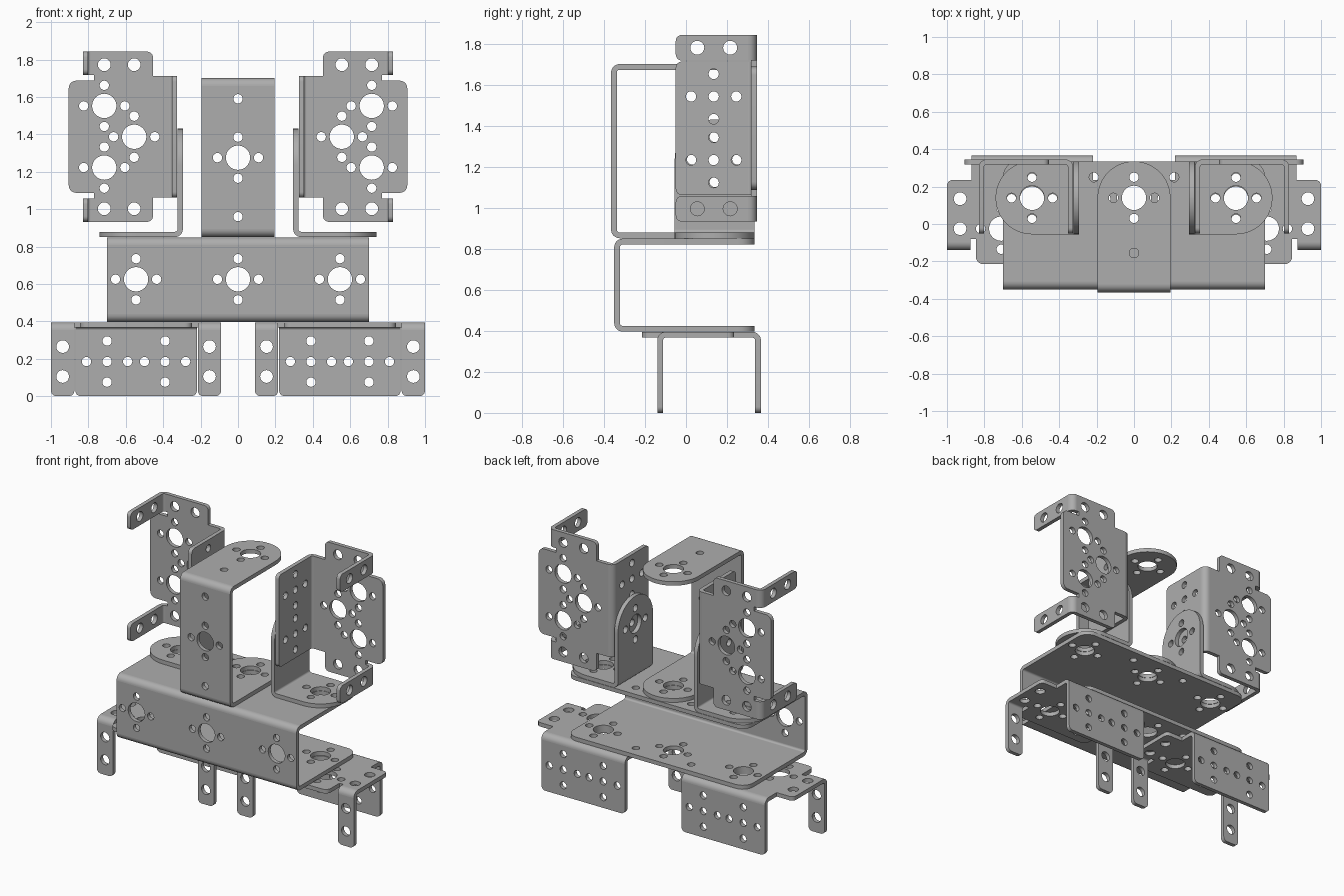
import bpy, bmesh, math
from mathutils import Matrix, Vector

if "Cube" in bpy.data.objects:
    bpy.data.objects.remove(bpy.data.objects["Cube"], do_unlink=True)

T = 0.028          # sheet thickness
R = 0.042          # outer bend radius
SMALL, SCREW, BIG = 0.025, 0.034, 0.065
X, Y, Z = Vector((1, 0, 0)), Vector((0, 1, 0)), Vector((0, 0, 1))

metal = bpy.data.materials.new("Grey metal")
metal.use_nodes = True
grey = (0.42, 0.42, 0.42, 1)
metal.diffuse_color = grey
metal.node_tree.nodes["Principled BSDF"].inputs["Base Color"].default_value = grey


def frame(origin, u, v, w):
    m = Matrix((u, v, w)).transposed().to_4x4()
    m.translation = origin
    return m


def arc(cx, cy, r, a0, a1, n):
    return [(cx + r * math.cos(a0 + (a1 - a0) * i / n),
             cy + r * math.sin(a0 + (a1 - a0) * i / n)) for i in range(n + 1)]


def circle(cx, cy, r):
    n = 32 if r > 0.05 else 20
    return arc(cx, cy, r, 0, 2 * math.pi, n)[:-1]


def cross(cx, cy):
    """Big hub hole with four small holes around it."""
    d = 0.11
    return [(cx, cy, BIG), (cx + d, cy, SMALL), (cx - d, cy, SMALL),
            (cx, cy + d, SMALL), (cx, cy - d, SMALL)]


def rounded(corners):
    """Round each (u, v, radius) corner of a right-angled outline."""
    out = []
    for i, (x, y, r) in enumerate(corners):
        p = Vector((x, y))
        if r == 0:
            out.append((x, y))
            continue
        a = (Vector(corners[i - 1][:2]) - p).normalized()
        b = (Vector(corners[(i + 1) % len(corners)][:2]) - p).normalized()
        c = p + (a + b) * r
        n = 16 if r > 0.1 else 6
        for k in range(n + 1):
            t = math.pi / 2 * k / n
            out.append(tuple(c - b * r * math.cos(t) - a * r * math.sin(t)))
    return out


def rect(u0, v0, u1, v1, radii=(0, 0, 0, 0)):
    pts = ((u0, v0), (u1, v0), (u1, v1), (u0, v1))
    return rounded([(*p, r) for p, r in zip(pts, radii)])


class Bracket:
    """Bent sheet part collected from flat panels and bends."""

    def __init__(self, name, matrix=None):
        self.name, self.matrix = name, matrix or Matrix()
        self.bm = bmesh.new()

    def panel(self, m, outline, holes=(), depth=T):
        cu = bpy.data.curves.new("panel", 'CURVE')
        cu.dimensions, cu.fill_mode, cu.extrude = '2D', 'BOTH', depth / 2
        for loop in [outline] + [circle(*h) for h in holes]:
            sp = cu.splines.new('POLY')
            sp.points.add(len(loop) - 1)
            for p, (x, y) in zip(sp.points, loop):
                p.co = (x, y, 0, 1)
            sp.use_cyclic_u = True
        ob = bpy.data.objects.new("panel", cu)
        bpy.context.collection.objects.link(ob)
        dg = bpy.context.evaluated_depsgraph_get()
        me = bpy.data.meshes.new_from_object(ob.evaluated_get(dg))
        part = bmesh.new()
        part.from_mesh(me)
        bmesh.ops.remove_doubles(part, verts=part.verts, dist=1e-5)
        part.transform(self.matrix @ m @ Matrix.Translation((0, 0, depth / 2)))
        bmesh.ops.recalc_face_normals(part, faces=part.faces)
        part.to_mesh(me)
        part.free()
        self.bm.from_mesh(me)
        bpy.data.objects.remove(ob)
        bpy.data.curves.remove(cu)
        bpy.data.meshes.remove(me)

    def bend(self, corner, a, b, along, length):
        q = math.pi
        ring = arc(R, R, R, q, 1.5 * q, 8) + arc(R, R, R - T, 1.5 * q, q, 8)
        self.panel(frame(corner, a, b, along), ring, depth=length)

    def finish(self):
        me = bpy.data.meshes.new(self.name)
        self.bm.to_mesh(me)
        self.bm.free()
        me.materials.append(metal)
        ob = bpy.data.objects.new(self.name, me)
        bpy.context.collection.objects.link(ob)
        bpy.ops.object.select_all(action='DESELECT')
        ob.select_set(True)
        bpy.context.view_layer.objects.active = ob
        bpy.ops.object.shade_smooth_by_angle(angle=math.radians(35))


def u_bracket(name, hw, front, z0, z1, end_radius, front_holes, flange_holes):
    br = Bracket(name)
    br.panel(frame((0, front, 0), X, Z, Y), rect(-hw, z0 + R, hw, z1 - R), front_holes)
    for z, w in ((z0, Z), (z1, -Z)):
        br.panel(frame((0, 0, z), X, Y, w),
                 rect(-hw, front + R, hw, 0.335, (0, 0, end_radius, end_radius)), flange_holes)
        br.bend((-hw, front, z), Y, w, X, 2 * hw)
    br.finish()


def l_bracket(name, side):
    br = Bracket(name, Matrix.Diagonal((side, 1, 1, 1)))
    x, y0, y1, z, r = 0.295, -0.055, 0.335, 0.851, 0.194
    br.panel(frame((0, 0, z), X, Y, Z), rect(x + R, y0, 0.74, y1, (0, r, r, 0)), cross(0.545, 0.14))
    br.panel(frame((x, 0, 0), Y, Z, X), rect(y0, z + R, y1, 1.43, (0, 0, r, r)), cross(0.14, 1.235))
    br.bend((x, y0, z), X, Z, Y, y1 - y0)
    br.finish()


def motor_bracket(name, m):
    """Local frame: u across the plate, v along it, w into the depth."""
    br = Bracket(name, m)
    deep, half, ear = 0.395, 0.325, 0.505
    # perforated main plate, mirrored about v = 0
    top = [(R, half, 0), (0.13, half, 0), (0.13, 0.455, 0.03), (ear - R, 0.455, 0),
           (ear - R, 0.33, 0), (0.445, 0.33, 0), (0.445, 0.30, 0), (0.58, 0.30, 0.04)]
    outline = rounded(top + [(u, -v, r) for u, v, r in reversed(top)])
    holes = cross(0.23, 0)
    for s in (1, -1):
        holes += cross(0.39, s * 0.165)
        holes += [(u, s * 0.385, SCREW) for u in (0.23, 0.39)]
    br.panel(frame((0, 0, 0), X, Y, Z), outline, holes)
    # wide flange
    holes = []
    for s in (1, -1):
        holes += [(s * v, 0.21, SMALL) for v in (0.045, 0.155, 0.265)]
        holes += [(s * 0.155, w, SMALL) for w in (0.1, 0.32)]
    br.panel(frame((0, 0, 0), Y, Z, X), rect(-half, R, half, deep, (0, 0, 0.03, 0.03)), holes)
    br.bend((0, -half, 0), X, Z, Y, 2 * half)
    # two narrow ears
    for v0, v1 in ((0.33, 0.455), (-0.455, -0.33)):
        mid = (v0 + v1) / 2
        br.panel(frame((ear, 0, 0), Y, Z, -X), rect(v0, R, v1, deep, (0, 0, 0.03, 0.03)),
                 [(mid, 0.13, SCREW), (mid, 0.29, SCREW)])
        br.bend((ear, v0, 0), -X, Z, Y, v1 - v0)
    br.finish()


# hip and shoulder carrier
row = [h for x in (-0.545, 0, 0.545) for h in cross(x, 0.625)]
flange = [h for x in (-0.545, 0, 0.545) for h in cross(x, 0.14)]
flange += [(s * 0.215, 0.25, SMALL) for s in (1, -1)]
u_bracket("wide_carrier", 0.70, -0.35, 0.396, 0.849, 0.08, row, flange)

# upright centre bracket
u_bracket("centre_upright", 0.195, -0.365, 0.851, 1.70, 0.194,
          cross(0, 1.275) + [(0, 1.59, SMALL), (0, 0.96, SMALL)],
          cross(0, 0.14) + [(0, -0.155, SMALL)])

# paired side brackets
for side, label in ((1, "left"), (-1, "right")):
    l_bracket(label + "_angle_bracket", side)
    motor_bracket(label + "_upper_motor_bracket",
                  frame((side * 0.325, 0.345, 1.387), side * X, Z, -Y))
    motor_bracket(label + "_lower_motor_bracket",
                  frame((side * 0.545, 0.365, 0.395), -Y, X, -Z))
